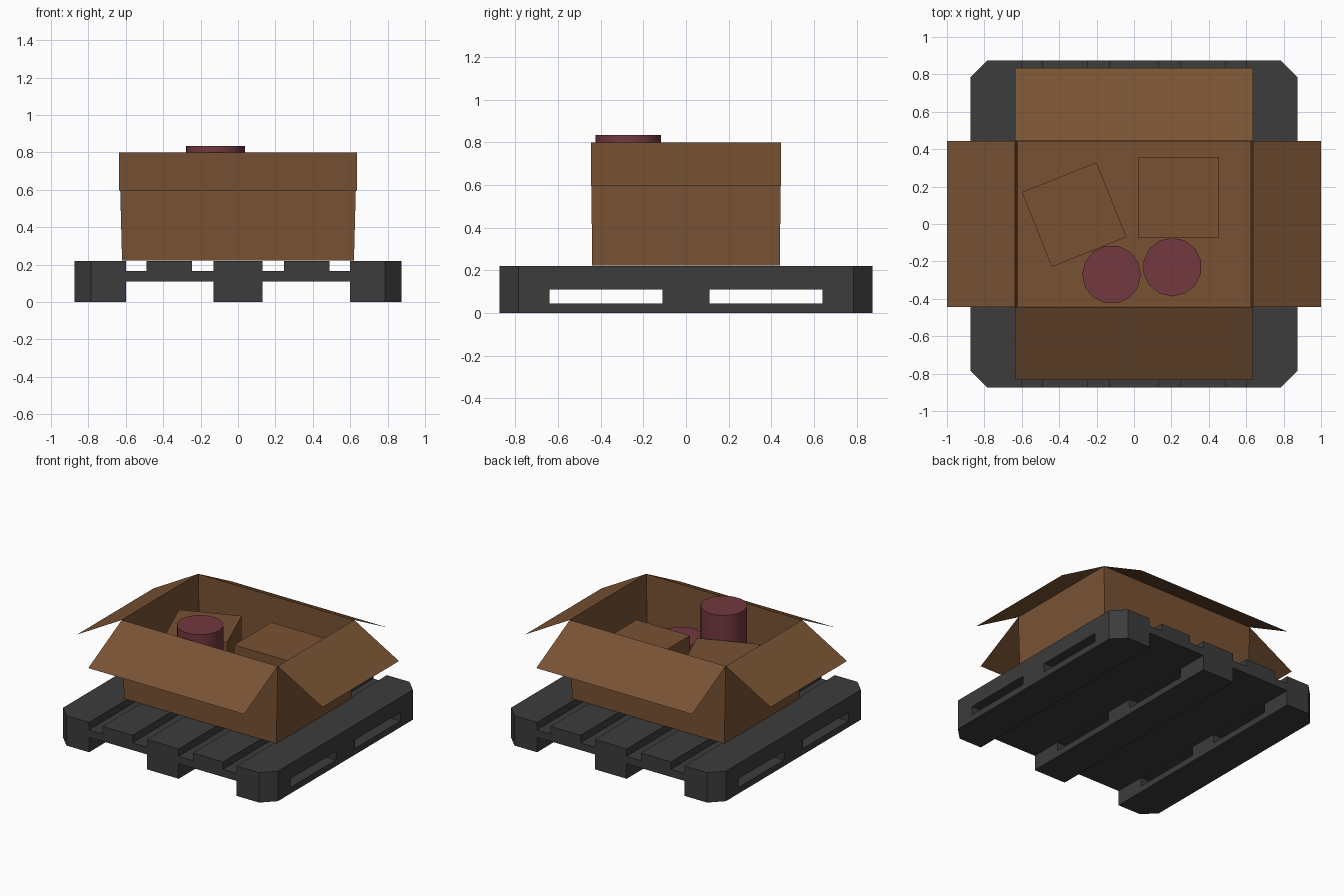
import bpy, bmesh
from math import cos, sin, pi, radians
from mathutils import Matrix

if "Cube" in bpy.data.objects:
    bpy.data.objects.remove(bpy.data.objects["Cube"])


def material(name, rgb):
    m = bpy.data.materials.new(name)
    m.diffuse_color = (*rgb, 1)
    m.use_nodes = True
    m.node_tree.nodes["Principled BSDF"].inputs["Base Color"].default_value = m.diffuse_color
    return m


CARD = material("cardboard", (0.19, 0.085, 0.034))
RED = material("dark_red", (0.17, 0.04, 0.05))
DARK = material("dark_plastic", (0.045, 0.045, 0.045))


def finish(bm, name, mat, fix=True):
    if fix:
        bmesh.ops.recalc_face_normals(bm, faces=bm.faces)
    me = bpy.data.meshes.new(name)
    bm.to_mesh(me)
    bm.free()
    ob = bpy.data.objects.new(name, me)
    bpy.context.collection.objects.link(ob)
    if mat:
        me.materials.append(mat)
    return ob


def extrude(bm, points, offset):
    face = bm.faces.new([bm.verts.new(p) for p in points])
    res = bmesh.ops.extrude_face_region(bm, geom=[face], use_keep_orig=True)
    moved = [g for g in res["geom"] if isinstance(g, bmesh.types.BMVert)]
    bmesh.ops.translate(bm, verts=moved, vec=offset)


def box(name, center, size, mat, turn=0):
    bm = bmesh.new()
    m = (Matrix.Translation(center) @ Matrix.Rotation(turn, 4, 'Z')
         @ Matrix.Diagonal((*size, 1)))
    bmesh.ops.create_cube(bm, size=1, matrix=m)
    return finish(bm, name, mat)


def can(name, x, y, z0, z1, start):
    bm = bmesh.new()
    n, r = 14, 0.157
    ring = [(x + r * cos(start + 2 * pi * i / n), y + r * sin(start + 2 * pi * i / n), z0)
            for i in range(n)]
    extrude(bm, ring, (0, 0, z1 - z0))
    ob = finish(bm, name, RED)
    bpy.ops.object.select_all(action='DESELECT')
    bpy.context.view_layer.objects.active = ob
    ob.select_set(True)
    bpy.ops.object.shade_smooth_by_angle()


# Pallet: front profile with three runners and four top grooves
H = 0.875
top = [(0.13, 0.22), (0.13, 0.165), (0.245, 0.165), (0.245, 0.22),
       (0.49, 0.22), (0.49, 0.165), (0.6, 0.165), (0.6, 0.22), (H, 0.22)]
low = [(H, 0), (0.6, 0), (0.6, 0.11), (0.13, 0.11), (0.13, 0)]
half = top + low
profile = half + [(-x, z) for x, z in reversed(half)]
bm = bmesh.new()
extrude(bm, [(x, -H, z) for x, z in profile], (0, 2 * H, 0))
bmesh.ops.recalc_face_normals(bm, faces=bm.faces)
corners = [e for e in bm.edges if all(abs(abs(v.co.x) - H) < 1e-4 for v in e.verts)
           and abs(e.verts[0].co.z - e.verts[1].co.z) > 0.2]
bmesh.ops.bevel(bm, geom=corners, offset=0.09, segments=1, affect='EDGES')
pallet = finish(bm, "pallet", DARK)

# Fork slots through the runners
for side in (-1, 1):
    cutter = box("slot_cutter", (0, side * 0.375, 0.077), (2, 0.53, 0.064), None)
    cutter.hide_render = True
    mod = pallet.modifiers.new("slot", 'BOOLEAN')
    mod.operation, mod.solver, mod.object = 'DIFFERENCE', 'EXACT', cutter
    bpy.context.view_layer.objects.active = pallet
    bpy.ops.object.modifier_apply(modifier=mod.name)
    bpy.data.objects.remove(cutter)

# Open carton: thin walls, floor and four folded-out flaps
BX, BY, RIM, FLAP = 0.635, 0.445, 0.80, 0.595
signs = [(-1, -1), (1, -1), (1, 1), (-1, 1)]
bm = bmesh.new()
base = [bm.verts.new((sx * 0.62, sy * 0.44, 0.223)) for sx, sy in signs]
rim = [bm.verts.new((sx * BX, sy * BY, RIM)) for sx, sy in signs]
bm.faces.new(base[::-1])
for i in range(4):
    j = (i + 1) % 4
    bm.faces.new((base[i], base[j], rim[j], rim[i]))
finish(bm, "carton", CARD, fix=False)

outer = {"front": (0, -0.39), "right": (0.365, 0), "back": (0, 0.39), "left": (-0.365, 0)}
for i, (label, (dx, dy)) in enumerate(outer.items()):
    ends = [(signs[k][0] * BX, signs[k][1] * BY) for k in (i, (i + 1) % 4)]
    bm = bmesh.new()
    pts = [(x, y, RIM) for x, y in ends] + [(x + dx, y + dy, FLAP) for x, y in ends[::-1]]
    bm.faces.new([bm.verts.new(p) for p in pts[::-1]])
    finish(bm, label + "_flap", CARD, fix=False)

# Contents: two cubes and two cans
box("turned_box", (-0.32, 0.05, 0.438), (0.43, 0.43, 0.426), CARD, radians(21.8))
box("straight_box", (0.238, 0.142, 0.438), (0.435, 0.435, 0.426), CARD)
can("tall_can", -0.12, -0.27, 0.225, 0.835, 0)
can("short_can", 0.205, -0.23, 0.225, 0.535, pi / 2)
